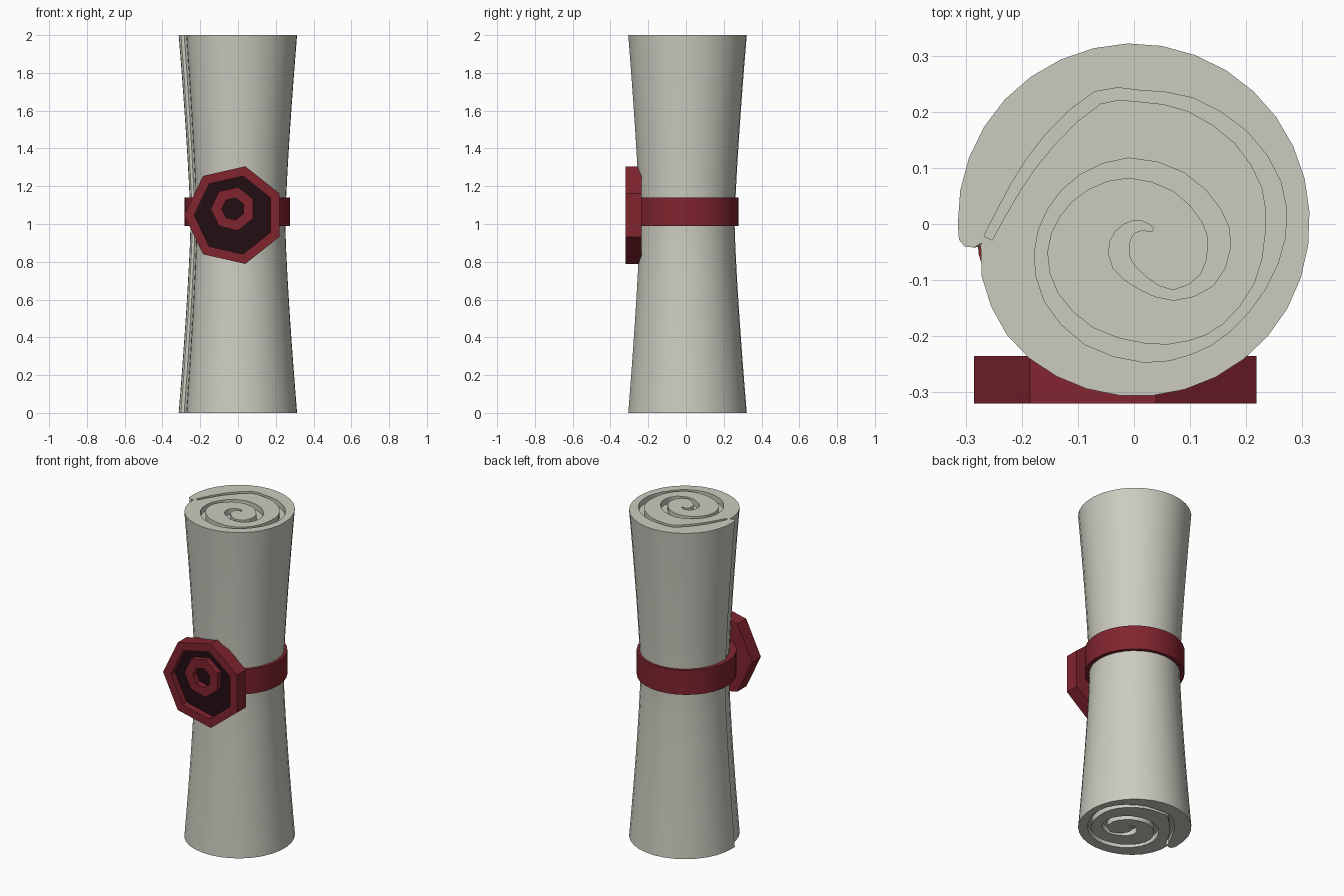
import bpy, bmesh
from math import sin, cos, pi, radians
from mathutils import Vector

if "Cube" in bpy.data.objects:
    bpy.data.objects.remove(bpy.data.objects["Cube"])


def material(name, rgb):
    m = bpy.data.materials.new(name)
    m.diffuse_color = (*rgb, 1)
    m.use_nodes = True
    m.node_tree.nodes["Principled BSDF"].inputs["Base Color"].default_value = m.diffuse_color
    return m


PAPER = material("paper", (0.60, 0.60, 0.53))
RED = material("red_wax", (0.22, 0.018, 0.028))
DARK = material("dark_red", (0.016, 0.004, 0.006))


def loft(name, rings, mat, caps=True, close=False):
    """Skin a list of equal-length closed rings."""
    bm = bmesh.new()
    vs = [[bm.verts.new(p) for p in r] for r in rings]
    n = len(vs[0])
    pairs = list(zip(vs, vs[1:])) + ([(vs[-1], vs[0])] if close else [])
    for a, b in pairs:
        for i in range(n):
            j = (i + 1) % n
            bm.faces.new((a[i], a[j], b[j], b[i]))
    if caps and not close:
        bm.faces.new(vs[0])
        bm.faces.new(vs[-1])
    bmesh.ops.recalc_face_normals(bm, faces=bm.faces)
    me = bpy.data.meshes.new(name)
    bm.to_mesh(me)
    bm.free()
    ob = bpy.data.objects.new(name, me)
    bpy.context.collection.objects.link(ob)
    if mat:
        me.materials.append(mat)
    return ob


def select(ob):
    bpy.ops.object.select_all(action='DESELECT')
    ob.select_set(True)
    bpy.context.view_layer.objects.active = ob


def smooth(ob):
    select(ob)
    bpy.ops.object.shade_smooth_by_angle(angle=radians(30))


# Scroll outline: nearly round, with the loose paper edge lapping on the left
radii = [(188, .276), (200, .288), (225, .303), (270, .307), (330, .312), (360, .313),
         (405, .318), (450, .322), (495, .320), (540, .314)]


def radius(a):
    for (a0, r0), (a1, r1) in zip(radii, radii[1:]):
        if a <= a1:
            return r0 + (r1 - r0) * (a - a0) / (a1 - a0)


outline = []
for k in range(33):
    a = 188 + k * 11
    outline.append((radius(a) * cos(radians(a)), radius(a) * sin(radians(a))))
outline += [(-.312, -.028), (-.302, -.040), (-.285, -.042), (-.272, -.034)]

# Scroll body, waisted in the middle
rings = []
for k in range(17):
    t = k / 8 - 1
    s = 0.80 + 0.20 * abs(t) ** 1.3
    rings.append([(x * s, y * s, 1 + t) for x, y in outline])
scroll = loft("scroll", rings, PAPER)

# Spiral groove between the paper layers: x, y, width
spiral = [(-.26, -.025, .016), (-.21, .067, .02), (-.15, .15, .024), (-.065, .225, .024),
          (.01, .228, .02), (.10, .213, .025), (.19, .155, .03), (.245, .07, .035),
          (.252, -.02, .036), (.225, -.11, .022), (.165, -.185, .018), (.10, -.22, .024),
          (.02, -.23, .033), (-.08, -.20, .033), (-.148, -.13, .028), (-.166, -.05, .023),
          (-.143, .02, .025), (-.09, .074, .03), (-.01, .10, .035), (.08, .075, .038),
          (.138, .015, .04), (.152, -.04, .04), (.13, -.10, .03), (.07, -.127, .018),
          (.015, -.105, .025), (-.022, -.07, .035), (-.026, -.035, .035),
          (-.01, -.010, .025), (.012, -.003, .018), (.033, -.010, .008)]
pts = [Vector(p) for p in spiral]
fine = []
for i in range(len(pts) - 1):
    p0, p1, p2 = pts[max(i - 1, 0)], pts[i], pts[i + 1]
    p3 = pts[min(i + 2, len(pts) - 1)]
    for t in (0, .5):
        fine.append(.5 * (2 * p1 + (p2 - p0) * t + (2 * p0 - 5 * p1 + 4 * p2 - p3) * t * t
                          + (3 * p1 - p0 - 3 * p2 + p3) * t ** 3))
fine.append(pts[-1])


def groove(z0, z1):
    sections = []
    for i, p in enumerate(fine):
        d = (fine[min(i + 1, len(fine) - 1)] - fine[max(i - 1, 0)]).to_2d().normalized()
        n = Vector((-d.y, d.x)) * p.z / 2
        a, b = p.to_2d() + n, p.to_2d() - n
        sections.append([(*a, z0), (*b, z0), (*b, z1), (*a, z1)])
    return loft("groove_cutter", sections, None)


for z0, z1 in ((-.1, .035), (1.965, 2.1)):
    cutter = groove(z0, z1)
    cutter.hide_render = True
    mod = scroll.modifiers.new("groove", 'BOOLEAN')
    mod.operation, mod.solver, mod.object = 'DIFFERENCE', 'EXACT', cutter
    select(scroll)
    bpy.ops.object.modifier_apply(modifier=mod.name)
    bpy.data.objects.remove(cutter)
smooth(scroll)


# Ribbon band around the waist
def circle(r, z, n=32):
    return [(-.004 + r * cos(2 * pi * i / n), r * sin(2 * pi * i / n), z) for i in range(n)]


smooth(loft("band", [circle(.278, .99), circle(.278, 1.14), circle(.24, 1.14),
                     circle(.24, .99)], RED, close=True))


# Seven-sided wax seal with a sunken dish and a raised hub with a hole
def hepta(r, y, cx=-.02, cz=1.047):
    return [(cx + r * cos(pi + 2 * pi * i / 7), y, cz + r * sin(pi + 2 * pi * i / 7))
            for i in range(7)]


hub = (-.026, 1.08)
seal = loft("wax_seal", [hepta(.265, -.235), hepta(.265, -.32), hepta(.212, -.32),
                         hepta(.212, -.28), hepta(.118, -.28, *hub), hepta(.118, -.315, *hub),
                         hepta(.06, -.315, *hub), hepta(.06, -.28, *hub)], RED)
seal.data.materials.append(DARK)
for f in seal.data.polygons:
    if abs(f.center.y + .28) < .001:
        f.material_index = 1
